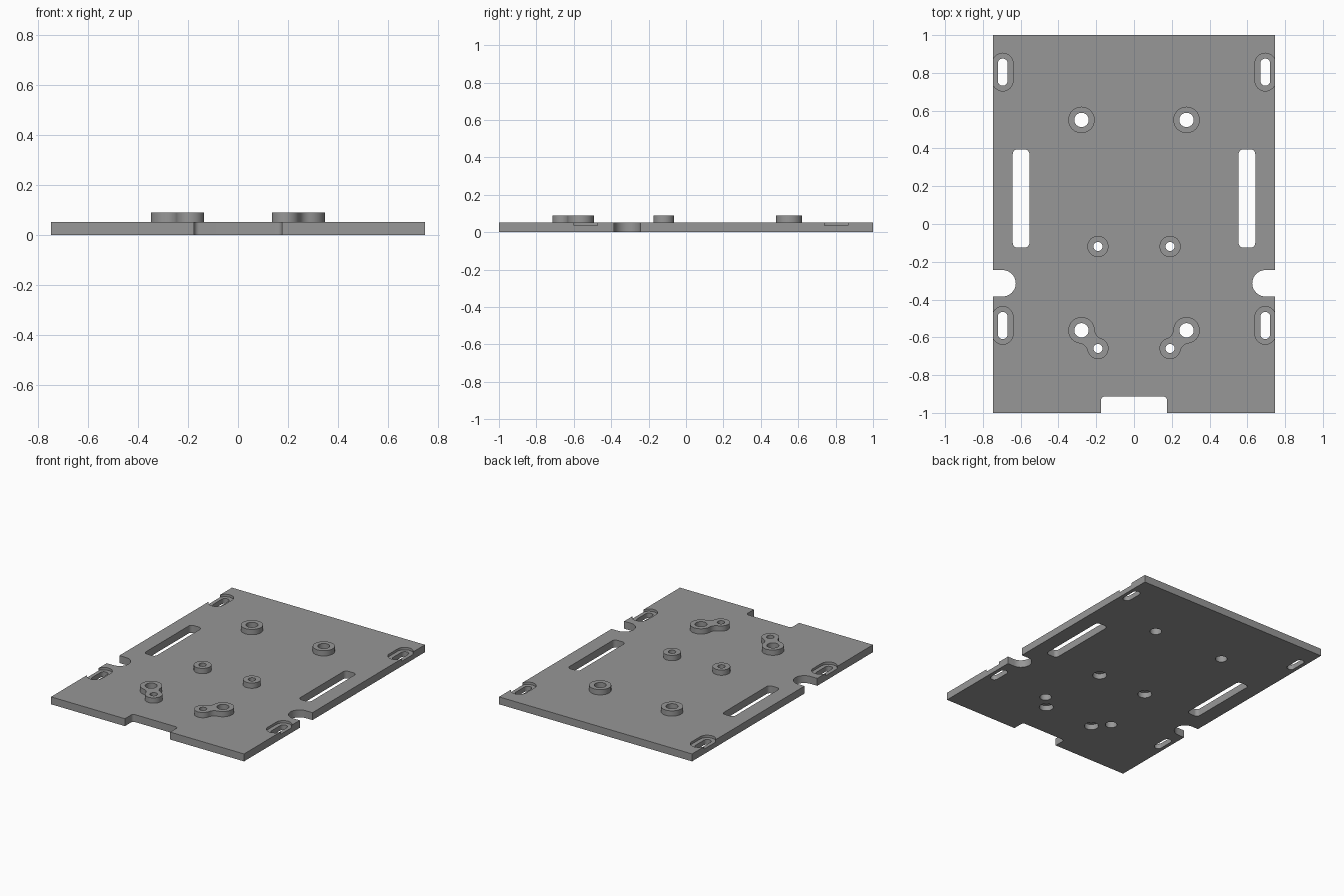
import bpy, bmesh, math
from mathutils import Vector

if "Cube" in bpy.data.objects:
    bpy.data.objects.remove(bpy.data.objects["Cube"])

T = 0.052          # plate thickness
BOSS_TOP = 0.089   # top of the standoffs
HALF_X = 0.747


def arc(c, r, a0, a1, n):
    """Points on an arc from angle a0 to a1."""
    return [Vector((c[0] + r * math.cos(a0 + (a1 - a0) * i / n),
                    c[1] + r * math.sin(a0 + (a1 - a0) * i / n))) for i in range(n + 1)]


def rounded(cx, cy, hx, hy, r, n=10):
    """Rounded rectangle; also gives circles and slots."""
    pts = []
    for k, (sx, sy) in enumerate([(1, 1), (-1, 1), (-1, -1), (1, -1)]):
        a = k * math.pi / 2
        pts += arc((cx + sx * (hx - r), cy + sy * (hy - r)), r, a, a + math.pi / 2, n)
    return pts


def circle(cx, cy, r):
    return rounded(cx, cy, r, r, r)


def dumbbell(a, b, ra, rb, f):
    """Two circles joined by concave fillets of radius f."""
    a, b = Vector(a), Vector(b)
    d = (b - a).length
    fx = (d * d + (ra + f) ** 2 - (rb + f) ** 2) / (2 * d)
    h = math.sqrt((ra + f) ** 2 - fx * fx)
    ta, tb, pi = math.atan2(h, fx), math.atan2(h, d - fx), math.pi
    pts = (arc((0, 0), ra, ta, 2 * pi - ta, 32) + arc((fx, -h), f, pi - ta, tb, 8)
           + arc((d, 0), rb, tb - pi, pi - tb, 28) + arc((fx, h), f, -tb, ta - pi, 8))
    u = (b - a) / d
    v = Vector((-u.y, u.x))
    return [a + u * p.x + v * p.y for p in pts]


def prism(name, pts, z0, z1, side=1):
    """Closed solid from an outline, mirrored in x when side is -1."""
    clean = []
    for p in pts:
        if not clean or (p - clean[-1]).length > 1e-4:
            clean.append(p)
    if (clean[0] - clean[-1]).length < 1e-4:
        clean.pop()
    bm = bmesh.new()
    low = [bm.verts.new((p.x * side, p.y, z0)) for p in clean]
    high = [bm.verts.new((p.x * side, p.y, z1)) for p in clean]
    bm.faces.new(low)
    bm.faces.new(high)
    for i in range(len(clean)):
        j = (i + 1) % len(clean)
        bm.faces.new((low[i], low[j], high[j], high[i]))
    bmesh.ops.recalc_face_normals(bm, faces=bm.faces)
    me = bpy.data.meshes.new(name)
    bm.to_mesh(me)
    bm.free()
    ob = bpy.data.objects.new(name, me)
    bpy.context.collection.objects.link(ob)
    return ob


# Base plate
box = [Vector(p) for p in ((-HALF_X, -1), (HALF_X, -1), (HALF_X, 1), (-HALF_X, 1))]
plate = prism("mounting_plate", box, 0, T)
grey = bpy.data.materials.new("grey")
grey.diffuse_color = (0.31, 0.31, 0.31, 1)
grey.use_nodes = True
grey.node_tree.nodes["Principled BSDF"].inputs["Base Color"].default_value = grey.diffuse_color
plate.data.materials.append(grey)
bpy.context.view_layer.objects.active = plate
plate.select_set(True)


def combine(tool, operation):
    """Apply one boolean to the plate and discard the tool."""
    tool.hide_render = True
    tool.data.materials.append(grey)
    mod = plate.modifiers.new("shape", 'BOOLEAN')
    mod.operation, mod.solver, mod.object = operation, 'EXACT', tool
    bpy.ops.object.modifier_apply(modifier=mod.name)
    bpy.data.objects.remove(tool)


def cut(pts, z0=-0.1, z1=0.2, side=1):
    combine(prism("cutter", pts, z0, z1, side), 'DIFFERENCE')


BIG = [(0.278, 0.551), (0.278, -0.563)]
SMALL = [(0.191, -0.119), (0.191, -0.659)]

for s in (1, -1):
    # Raised standoffs, the front pair joined into a dumbbell
    for pts in (circle(*BIG[0], 0.07), circle(*SMALL[0], 0.056),
                dumbbell(BIG[1], SMALL[1], 0.07, 0.056, 0.05)):
        combine(prism("standoff", pts, 0.02, BOSS_TOP, s), 'UNION')
    # Plain screw holes
    for p in BIG:
        cut(circle(*p, 0.038), side=s)
    # Small screw holes with head recesses underneath
    for p in SMALL:
        cut(circle(*p, 0.024), side=s)
        cut(circle(*p, 0.046), z1=0.038, side=s)
    # Edge slots with shallow recesses
    for y in (0.804, -0.537):
        cut(rounded(0.695, y, 0.055, 0.1, 0.055), z0=0.035, side=s)
        cut(rounded(0.695, y, 0.026, 0.072, 0.026), side=s)
    # Long side slots
    cut(rounded(0.598, 0.135, 0.044, 0.26, 0.025), side=s)
    # Round-ended side notches
    cut(rounded(0.826, -0.314, 0.2, 0.07, 0.07), side=s)

# Front notch
cut(rounded(0, -1.01, 0.175, 0.097, 0.02))

bpy.ops.object.shade_smooth_by_angle(angle=math.radians(30))
